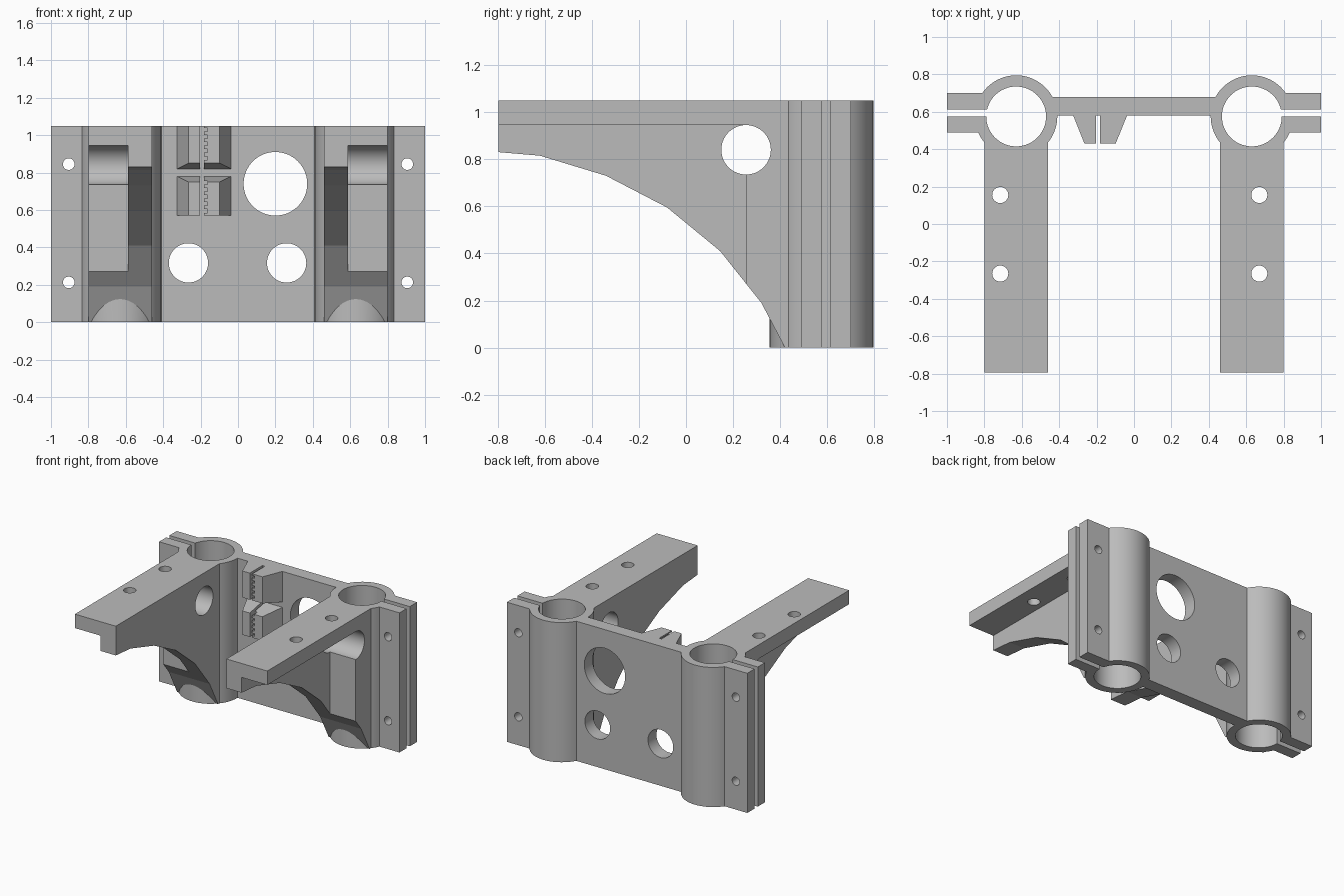
import bpy, bmesh, math

if "Cube" in bpy.data.objects:
    bpy.data.objects.remove(bpy.data.objects["Cube"], do_unlink=True)

H = 1.05                      # overall height
TX, TY = 0.63, 0.575          # tube centre

grey = bpy.data.materials.new("plain_grey")
grey.use_nodes = True
COLOUR = (0.5, 0.5, 0.5, 1)
grey.diffuse_color = COLOUR
grey.node_tree.nodes["Principled BSDF"].inputs["Base Color"].default_value = COLOUR

AXES = {
    "x": lambda a, b, t: (t, a, b),
    "y": lambda a, b, t: (a, t, b),
    "z": lambda a, b, t: (a, b, t),
}


def prism(name, points, axis, lo, hi):
    """Extrude a flat outline along an axis."""
    bm = bmesh.new()
    place = AXES[axis]
    low = [bm.verts.new(place(a, b, lo)) for a, b in points]
    high = [bm.verts.new(place(a, b, hi)) for a, b in points]
    bm.faces.new(low)
    bm.faces.new(high)
    n = len(points)
    for i in range(n):
        j = (i + 1) % n
        bm.faces.new((low[i], low[j], high[j], high[i]))
    bmesh.ops.recalc_face_normals(bm, faces=bm.faces)
    mesh = bpy.data.meshes.new(name)
    bm.to_mesh(mesh)
    bm.free()
    mesh.materials.append(grey)
    obj = bpy.data.objects.new(name, mesh)
    bpy.context.collection.objects.link(obj)
    return obj


def box(name, x, y, z):
    return prism(name, [(x[0], y[0]), (x[1], y[0]), (x[1], y[1]), (x[0], y[1])], "z", *z)


def cylinder(name, a, b, r, axis, lo, hi, sides=64):
    turns = [2 * math.pi * i / sides for i in range(sides)]
    return prism(name, [(a + r * math.cos(t), b + r * math.sin(t)) for t in turns], axis, lo, hi)


def combine(body, parts, operation):
    """Apply booleans to the body and remove the used parts."""
    for part in parts:
        mod = body.modifiers.new(part.name, "BOOLEAN")
        mod.operation, mod.solver, mod.object = operation, "EXACT", part
    graph = bpy.context.evaluated_depsgraph_get()
    mesh = bpy.data.meshes.new_from_object(body.evaluated_get(graph))
    body.modifiers.clear()
    body.data = mesh
    for part in parts:
        bpy.data.objects.remove(part, do_unlink=True)
    return body


def span(s, a, b):
    return tuple(sorted((s * a, s * b)))


# Back plate between the tubes
body = box("clamp_carriage", (-0.6, 0.6), (0.58, 0.68), (0, H))
parts, cutters = [], []

# Curved side outline of the arms (y, z)
ARM = [(-0.795, H), (-0.795, 0.83), (-0.62, 0.815), (-0.34, 0.73), (-0.08, 0.595),
       (0.145, 0.41), (0.32, 0.19), (0.42, 0), (TY, 0), (TY, H)]

for side, s in (("left", 1), ("right", -1)):
    # Arm with an open pocket on its outer half
    arm = prism(side + "_arm", ARM, "x", *span(s, 0.46, 0.80))
    pocket = box("pocket", span(s, 0.587, 0.9), (-0.9, 0.255), (-0.1, 0.945))
    parts.append(combine(arm, [pocket], "DIFFERENCE"))
    # Tube and its split flange
    parts.append(cylinder(side + "_tube", s * TX, TY, 0.22, "z", 0, H))
    parts.append(box(side + "_flange", span(s, TX, 1), (0.49, 0.70), (0, H)))
    # Bore, slot and cross hole
    cutters.append(cylinder("bore", s * TX, TY, 0.16, "z", -0.1, H + 0.1))
    cutters.append(box("slot", span(s, TX, 1.1), (0.575, 0.613), (-0.1, H + 0.1)))
    cutters.append(cylinder("cross_hole", 0.255, 0.84, 0.105, "x", *span(s, 0.43, 0.9)))
    # Bolt holes in flange and arm
    for z in (0.213, 0.845):
        cutters.append(cylinder("flange_hole", s * 0.905, z, 0.031, "y", 0.4, 0.8, 32))
    for y in (0.155, -0.265):
        x = 0.67 if s > 0 else -0.715
        cutters.append(cylinder("arm_hole", x, y, 0.043, "z", 0.9, H + 0.1, 32))

# Round openings in the back plate
for x, z, r in ((0.2, 0.74, 0.17), (-0.265, 0.317, 0.105), (0.26, 0.317, 0.105)):
    cutters.append(cylinder("plate_hole", x, z, r, "y", 0.5, 0.8))

# Belt clamps: a plain jaw and a toothed jaw, bevelled where the pairs meet
PLAIN = [(-0.325, 0.61), (-0.325, 0.58), (-0.265, 0.43), (-0.203, 0.43), (-0.203, 0.61)]
TOOTHED = [(-0.183, 0.61), (-0.183, 0.43), (-0.098, 0.43), (-0.037, 0.58), (-0.037, 0.61)]
for level, lo, hi, end, way, first in (("upper", 0.82, H, 0.82, 1, 0.868),
                                       ("lower", 0.57, 0.78, 0.78, -1, 0.585)):
    bevel = [(0.58, end), (0.40, end + way * 0.036), (0.40, end - way * 0.1), (0.58, end - way * 0.1)]
    for jaw, outline in (("plain", PLAIN), ("toothed", TOOTHED)):
        block = prism(f"{level}_{jaw}_jaw", outline, "z", lo, hi)
        cuts = [prism("bevel", bevel, "x", -0.4, 0)]
        if jaw == "toothed":
            for i in range(5):
                z = first + i * 0.038
                cuts.append(box("tooth_gap", (-0.2, -0.163), (0.4, 0.58), (z, z + 0.019)))
        parts.append(combine(block, cuts, "DIFFERENCE"))

combine(body, parts, "UNION")
combine(body, cutters, "DIFFERENCE")

# Smooth round walls, keep the faceted arm curve
bpy.ops.object.select_all(action="DESELECT")
body.select_set(True)
bpy.context.view_layer.objects.active = body
bpy.ops.object.shade_smooth_by_angle(angle=math.radians(8))
